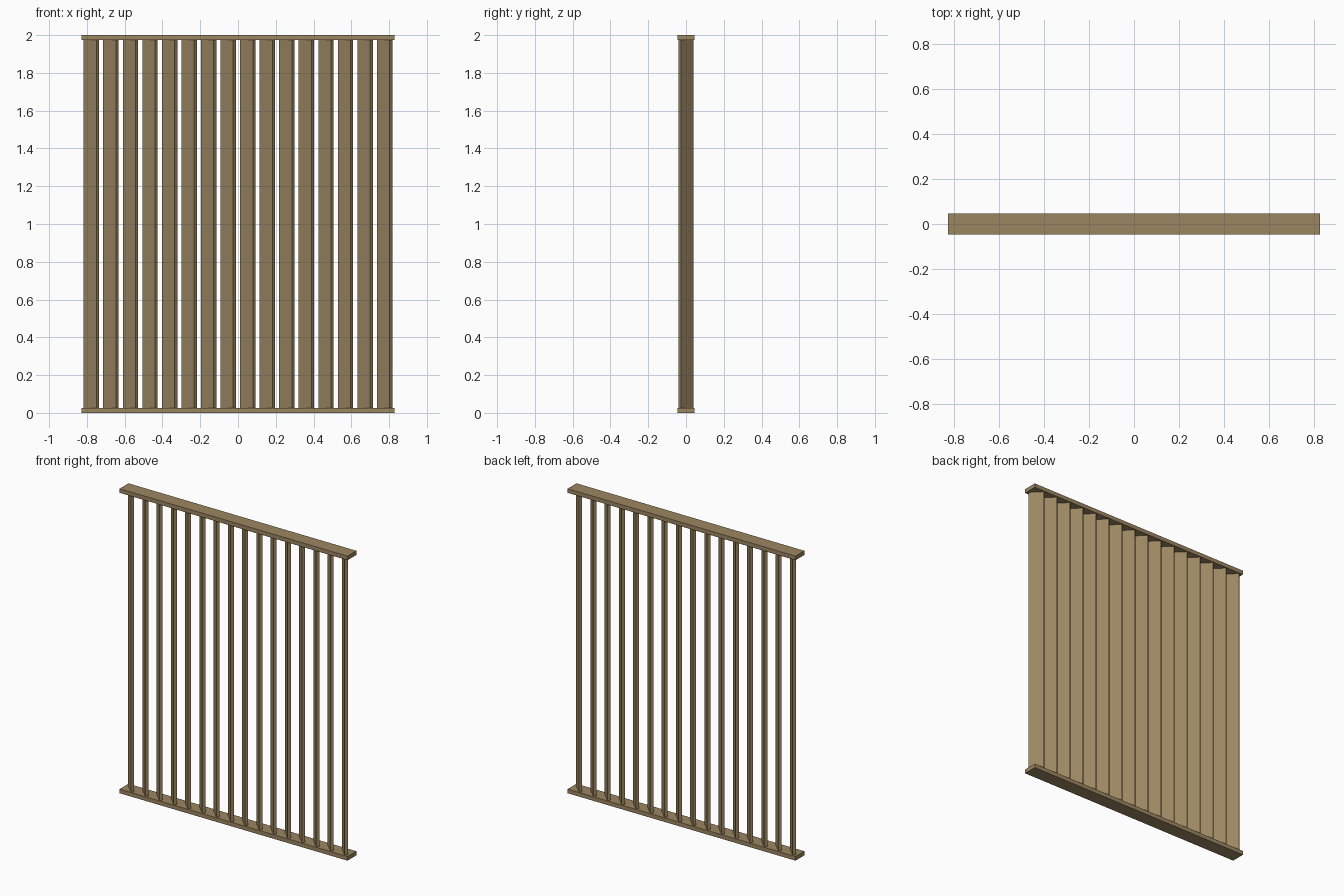
import bpy
from math import radians

if "Cube" in bpy.data.objects:
    bpy.data.objects.remove(bpy.data.objects["Cube"])

COUNT, PITCH = 16, 0.1035
RAIL_L, RAIL_W, RAIL_H = 1.656, 0.092, 0.027

wood = bpy.data.materials.new("wood")
wood.diffuse_color = (0.33, 0.24, 0.12, 1)
wood.use_nodes = True
wood.node_tree.nodes["Principled BSDF"].inputs["Base Color"].default_value = wood.diffuse_color


def box(name, loc, size, turn=0):
    bpy.ops.mesh.primitive_cube_add(size=1, location=loc, rotation=(0, 0, radians(turn)))
    ob = bpy.context.object
    ob.name = name
    ob.scale = size
    ob.data.materials.append(wood)
    return ob


# top and bottom rails
box("bottom_rail", (0, 0, RAIL_H / 2), (RAIL_L, RAIL_W, RAIL_H))
box("top_rail", (0, 0, 2 - RAIL_H / 2), (RAIL_L, RAIL_W, RAIL_H))

# vertical louvre slats, all turned the same way
for i in range(COUNT):
    x = (i - (COUNT - 1) / 2) * PITCH
    box(f"slat_{i + 1:02d}", (x, 0, 1), (0.095, 0.02, 2 - 2 * RAIL_H), -45)
